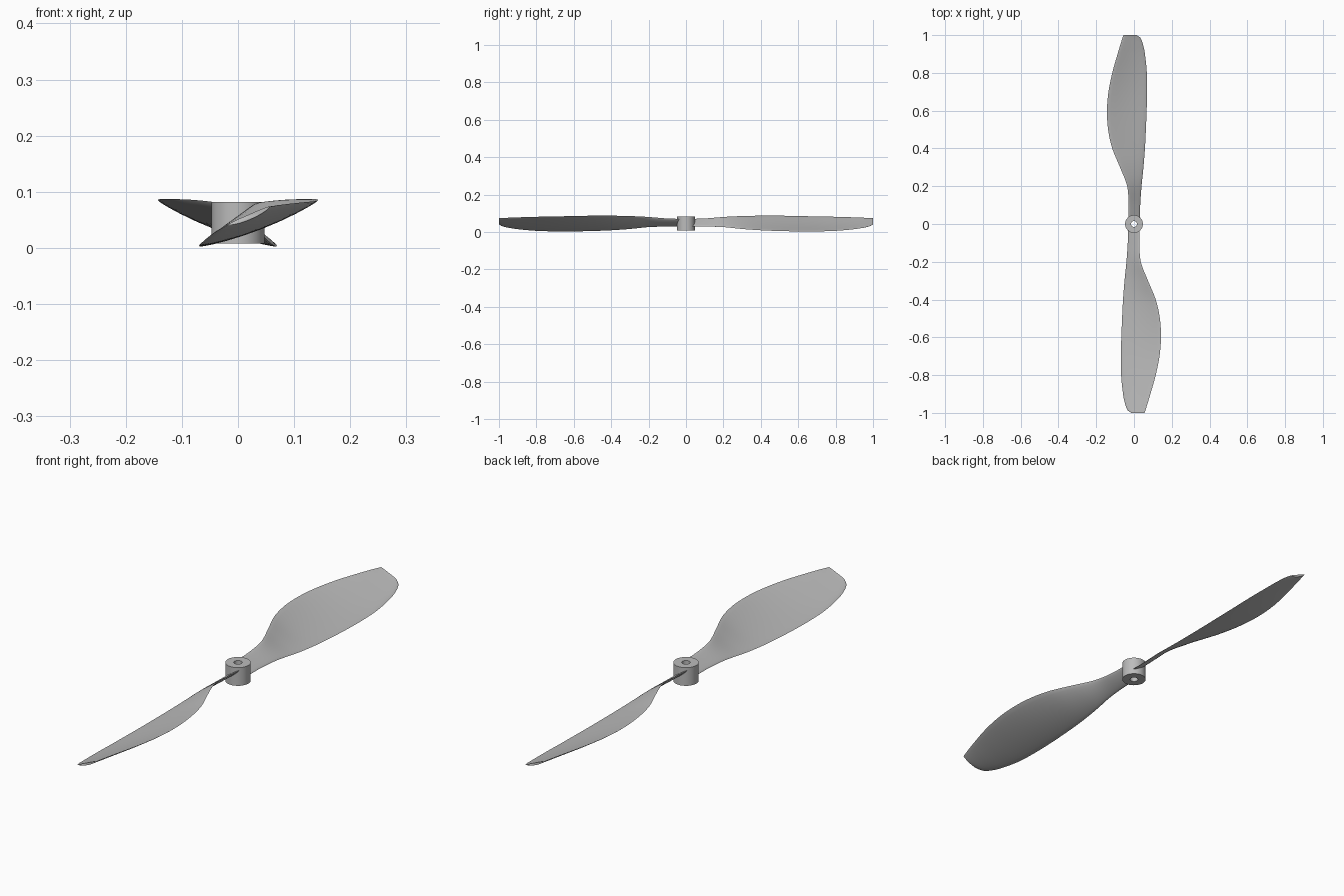
import bpy, bmesh, math
from mathutils import Matrix

cube = bpy.data.objects.get("Cube")
if cube:
    bpy.data.objects.remove(cube, do_unlink=True)

grey = bpy.data.materials.new("light grey plastic")
grey.use_nodes = True
grey.diffuse_color = (0.5, 0.5, 0.5, 1)
grey.node_tree.nodes["Principled BSDF"].inputs["Base Color"].default_value = (0.5, 0.5, 0.5, 1)


def finish(bm, name, angle):
    bmesh.ops.recalc_face_normals(bm, faces=bm.faces)
    mesh = bpy.data.meshes.new(name)
    bm.to_mesh(mesh)
    bm.free()
    mesh.materials.append(grey)
    obj = bpy.data.objects.new(name, mesh)
    bpy.context.collection.objects.link(obj)
    bpy.ops.object.select_all(action='DESELECT')
    obj.select_set(True)
    bpy.context.view_layer.objects.active = obj
    bpy.ops.object.shade_smooth_by_angle(angle=math.radians(angle))
    return obj


def skin(bm, rings, closed):
    """Join neighbouring vertex rings with quads."""
    pairs = zip(rings, rings[1:] + rings[:1]) if closed else zip(rings, rings[1:])
    for a, b in pairs:
        n = len(a)
        for i in range(n):
            j = (i + 1) % n
            bm.faces.new((a[i], a[j], b[j], b[i]))


# Hub: a tube with a shaft hole
def build_hub(outer=0.047, bore=0.016, low=0.008, high=0.082, sides=48):
    bm = bmesh.new()
    rings = []
    for radius, z in ((outer, low), (outer, high), (bore, high), (bore, low)):
        rings.append([bm.verts.new((radius * math.cos(math.tau * i / sides),
                                    radius * math.sin(math.tau * i / sides), z))
                      for i in range(sides)])
    skin(bm, rings, True)
    return finish(bm, "hub", 40)


# Blade stations: radius, low edge x, high edge x, low edge z, high edge z
STATIONS = [
    (0.03, -0.032, 0.030, 0.029, 0.070),
    (0.10, -0.033, 0.029, 0.029, 0.072),
    (0.20, -0.040, 0.036, 0.026, 0.080),
    (0.30, -0.050, 0.074, 0.016, 0.085),
    (0.40, -0.058, 0.115, 0.009, 0.087),
    (0.50, -0.063, 0.137, 0.005, 0.087),
    (0.60, -0.067, 0.143, 0.003, 0.085),
    (0.70, -0.069, 0.135, 0.003, 0.083),
    (0.80, -0.068, 0.115, 0.006, 0.081),
    (0.90, -0.058, 0.087, 0.015, 0.078),
    (0.95, -0.048, 0.072, 0.023, 0.076),
    (0.985, -0.034, 0.061, 0.032, 0.074),
    (1.00, -0.015, 0.056, 0.042, 0.073),
]


def spline(stations, steps):
    """Smoothly interpolate the blade stations."""
    result = []
    for i in range(len(stations) - 1):
        p = [stations[max(0, min(len(stations) - 1, i + k))] for k in (-1, 0, 1, 2)]
        for s in range(steps):
            t = s / steps
            row = []
            h = p[2][0] - p[1][0]
            for a, b, c, d in zip(*p):
                m1 = (c - a) / (p[2][0] - p[0][0]) * h
                m2 = (d - b) / (p[3][0] - p[1][0]) * h
                row.append((2 * t**3 - 3 * t**2 + 1) * b + (t**3 - 2 * t**2 + t) * m1
                           + (3 * t**2 - 2 * t**3) * c + (t**3 - t**2) * m2)
            result.append(row)
    result.append(stations[-1])
    return result


# Blade: twisted thin lens sections, slightly bowed downwards
def build_blade(name, turn, half=10):
    bm = bmesh.new()
    rings = []
    for r, x0, x1, z0, z1 in spline(STATIONS, 5):
        chord = math.hypot(x1 - x0, z1 - z0)
        nx, nz = -(z1 - z0) / chord, (x1 - x0) / chord
        ring = []
        for i in range(2 * half):
            a = math.pi * i / half
            t = 0.5 - 0.5 * math.cos(a)
            bulge = 4 * t * (1 - t)
            thick = 0.0045 * math.sqrt(bulge) * (1 if i < half else -1)
            off = thick - 0.03 * chord * bulge
            ring.append(bm.verts.new((x0 + (x1 - x0) * t + nx * off, -r,
                                      z0 + (z1 - z0) * t + nz * off)))
        rings.append(ring)
    skin(bm, rings, False)
    bm.faces.new(rings[0])
    bm.faces.new(rings[-1])
    bm.transform(Matrix.Rotation(turn, 4, 'Z'))
    return finish(bm, name, 60)


build_hub()
build_blade("front_blade", 0)
build_blade("back_blade", math.pi)
